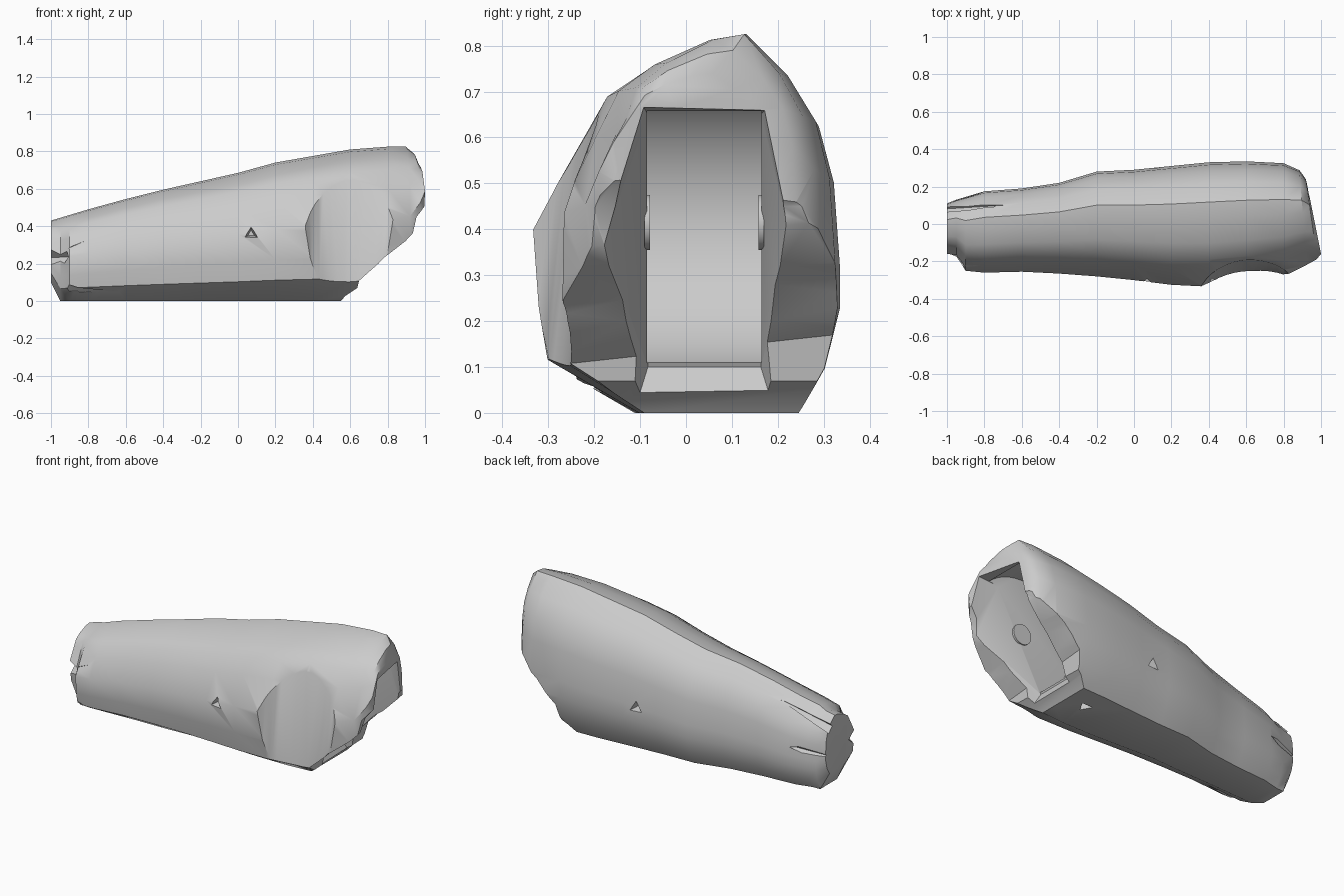
import bpy, bmesh, math
from mathutils import Matrix, Vector

if "Cube" in bpy.data.objects:
    bpy.data.objects.remove(bpy.data.objects["Cube"])

grey = bpy.data.materials.new("plain grey")
grey.use_nodes = True
colour = (0.6, 0.6, 0.6, 1)
grey.diffuse_color = colour
grey.node_tree.nodes["Principled BSDF"].inputs["Base Color"].default_value = colour


def make(name, bm):
    bmesh.ops.recalc_face_normals(bm, faces=bm.faces)
    mesh = bpy.data.meshes.new(name)
    bm.to_mesh(mesh)
    bm.free()
    mesh.materials.append(grey)
    ob = bpy.data.objects.new(name, mesh)
    bpy.context.collection.objects.link(ob)
    return ob


def cone(name, start, end, r1, r2, sides, stretch=1):
    """Cylinder or cone between two points."""
    a, b = Vector(start), Vector(end)
    bm = bmesh.new()
    turn = (b - a).to_track_quat('Z', 'Y').to_matrix().to_4x4()
    widen = Matrix.Diagonal((stretch, 1, 1, 1))
    middle = Matrix.Translation((a + b) / 2)
    bmesh.ops.create_cone(bm, cap_ends=True, segments=sides, radius1=r1, radius2=r2,
                          depth=(b - a).length, matrix=middle @ widen @ turn)
    return make(name, bm)


def hull(name, points):
    bm = bmesh.new()
    for p in points:
        bm.verts.new(p)
    bmesh.ops.convex_hull(bm, input=bm.verts)
    return make(name, bm)


def loft(name, loops):
    """Skin between matching loops, capped and triangulated."""
    bm = bmesh.new()
    rings = [[bm.verts.new(p) for p in loop] for loop in loops]
    count = len(rings[0])
    for a, b in zip(rings, rings[1:]):
        for i in range(count):
            j = (i + 1) % count
            bm.faces.new((a[i], a[j], b[j], b[i]))
    bm.faces.new(rings[0])
    bm.faces.new(rings[-1])
    bmesh.ops.triangulate(bm, faces=bm.faces)
    return make(name, bm)


def select(ob):
    bpy.ops.object.select_all(action='DESELECT')
    ob.select_set(True)
    bpy.context.view_layer.objects.active = ob


def cut(ob, cutter):
    mod = ob.modifiers.new("cut", 'BOOLEAN')
    mod.operation, mod.solver, mod.object = 'DIFFERENCE', 'EXACT', cutter
    select(ob)
    bpy.ops.object.modifier_apply(modifier=mod.name)
    bpy.data.objects.remove(cutter)


# Lopsided egg section, flat underneath: fractions of width and height
section = [(.35, 0), (.865, 0), (.95, .12), (1, .28), (1, .4), (.98, .62), (.93, .77), (.83, .89),
           (.68, 1), (.55, .985), (.35, .92), (.22, .85), (.14, .73), (0, .52), (.02, .3), (.05, .15)]
# Stations: x, y min, y max, z bottom, z top, slant of the end
stations = [(-1, -.16, .11, .1, .43, 0), (-.95, -.175, .13, 0, .445, 0), (-.9, -.25, .145, 0, .46, 0),
            (-.8, -.26, .175, 0, .49, 0), (-.6, -.255, .19, 0, .545, 0), (-.4, -.265, .22, 0, .595, 0),
            (-.2, -.28, .28, 0, .64, 0), (0, -.3, .29, 0, .685, 0), (.2, -.325, .31, 0, .74, 0),
            (.4, -.335, .33, 0, .775, 0), (.6, -.315, .335, 0, .81, 0), (.8, -.28, .325, 0, .825, 0),
            (.92, -.22, .29, .05, .825, .08), (.975, -.19, .24, .24, .79, .14), (1, -.16, .16, .42, .74, .2)]

# Shell body lofted along x
body = loft("shell_body", [[(x - slant * max(0, y0 + u * (y1 - y0) + .16), y0 + u * (y1 - y0), z0 + v * (z1 - z0))
                            for u, v in section] for x, y0, y1, z0, z1, slant in stations])

# Cracks running in from the narrow end, and the deep nick at its front corner
for start, end, r in (((-1.05, -.16, .23), (-.84, -.24, .24), .075),
                      ((-.93, -.25, .27), (-.66, -.22, .39), .03),
                      ((-1.02, .13, .22), (-.74, .17, .25), .03),
                      ((-1.02, .08, .37), (-.7, .1, .47), .035),
                      ((-.95, -.24, .06), (-.45, -.15, .02), .035)):
    cut(body, cone("crack_cutter", start, end, r, .004, 4))

# Small three-sided pits
for start, end in (((.07, -.34, .36), (.07, -.25, .36)),
                   ((.12, .33, .28), (.12, .24, .28)),
                   ((.42, .1, -.02), (.42, .1, .05))):
    cut(body, cone("pit_cutter", start, end, .05, .02, 3))

# Thumb scoop on the front side, leaning with the shell
cut(body, cone("scoop_cutter", (.63, -.46, .03), (.63, -.39, .67), .2, .2, 40, 1.5))

# Sloping mouth at the lower end: x, z, and how far the back edge is drawn in
slope = [(.55, -.05, 0), (.55, 0, 0), (.64, .07, .02), (.75, .2, .08), (.9, .32, .11), (.96, .45, .06),
         (1, .6, 0), (1.2, .62, 0), (1.2, -.05, 0)]
cut(body, loft("mouth_cutter", [[(x - draw * (y + .25) / .6, y, z) for x, z, draw in slope]
                                for y in (-.6, .6)]))

# Round socket and its flared entrance
cut(body, cone("socket_cutter", (.7, -.085, .415), (.7, .165, .415), .33, .33, 48))
inner = [(x, y, z) for x, z in ((.57, .1), (.86, .65)) for y in (-.083, .163)]
outer = [(.63, -.12, -.02), (.63, .2, -.02), (.95, -.2, .3), (.95, .26, .25), (1.1, -.1, .68), (1.1, .19, .68)]
cut(body, hull("flare_cutter", inner + outer))

select(body)
bpy.ops.object.shade_smooth_by_angle(angle=math.radians(35))

# Axle bosses on the socket walls
for name, y, step in (("boss_front", -.09, .012), ("boss_back", .17, -.012)):
    boss = cone(name, (.7, y, .415), (.7, y + step, .415), .06, .06, 24)
    select(boss)
    bpy.ops.object.shade_smooth_by_angle(angle=math.radians(35))
